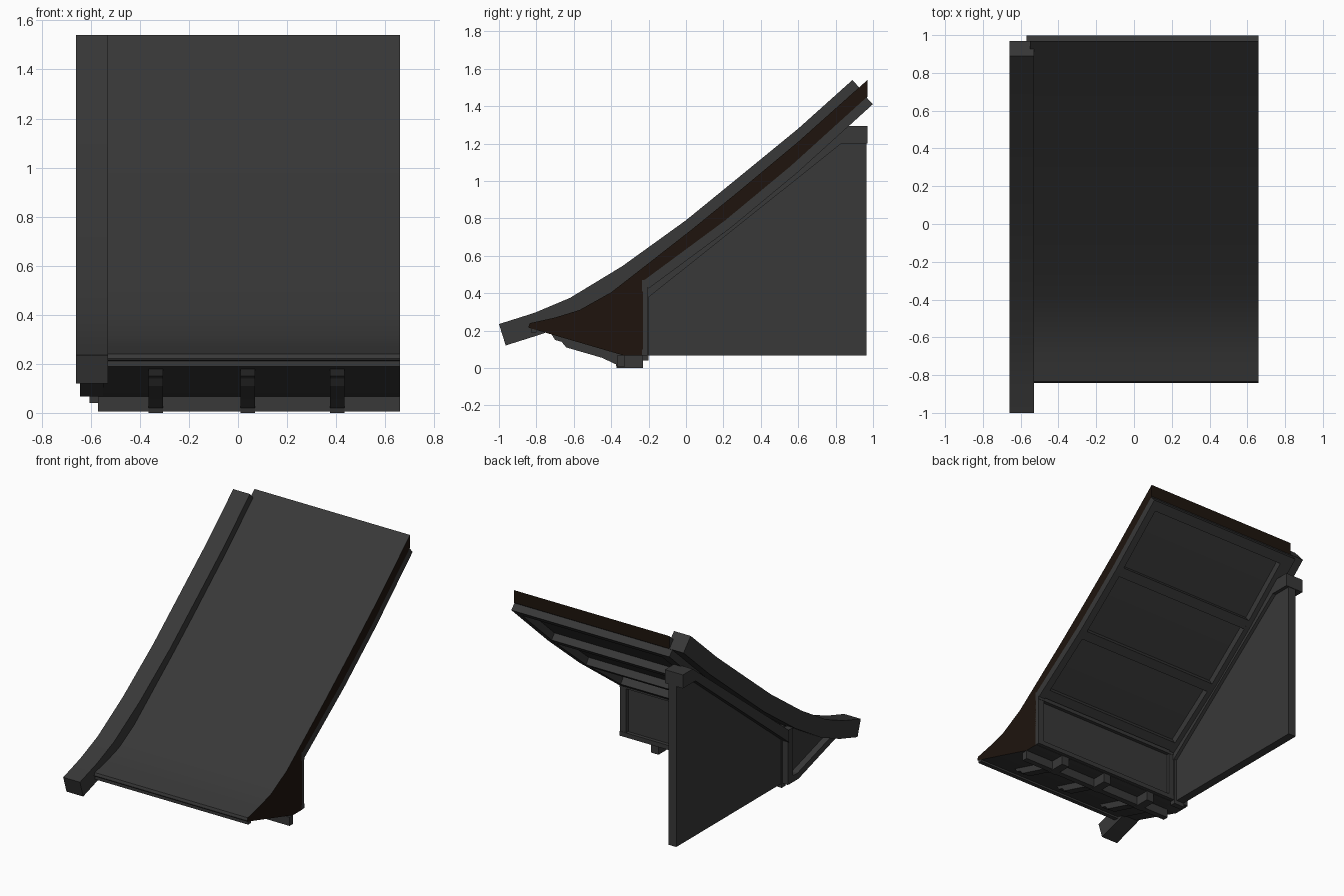
import bpy, bmesh
from mathutils import Vector

if "Cube" in bpy.data.objects:
    bpy.data.objects.remove(bpy.data.objects["Cube"])


def material(name, rgb):
    m = bpy.data.materials.new(name)
    m.diffuse_color = (*rgb, 1)
    m.use_nodes = True
    m.node_tree.nodes["Principled BSDF"].inputs["Base Color"].default_value = m.diffuse_color
    return m


GREY = material("dark_grey", (0.04, 0.04, 0.04))
BROWN = material("dark_brown", (0.013, 0.007, 0.004))


def prism(name, pts, x0, x1, smooth=False):
    """Extrude a (y, z) outline between x0 and x1."""
    bm = bmesh.new()
    f = bm.faces.new([bm.verts.new((x0, y, z)) for y, z in pts])
    ext = bmesh.ops.extrude_face_region(bm, geom=[f])
    moved = [v for v in ext["geom"] if isinstance(v, bmesh.types.BMVert)]
    bmesh.ops.translate(bm, verts=moved, vec=(x1 - x0, 0, 0))
    bmesh.ops.recalc_face_normals(bm, faces=bm.faces)
    me = bpy.data.meshes.new(name)
    bm.to_mesh(me)
    bm.free()
    me.materials.append(GREY)
    ob = bpy.data.objects.new(name, me)
    bpy.context.collection.objects.link(ob)
    if smooth:
        bpy.context.view_layer.objects.active = ob
        ob.select_set(True)
        bpy.ops.object.shade_smooth_by_angle(angle=0.5)
        ob.select_set(False)
    return ob


def box(name, x0, x1, y0, y1, z0, z1):
    return prism(name, [(y0, z0), (y1, z0), (y1, z1), (y0, z1)], x0, x1)


def offset(path, d):
    """Path moved d below itself, square to its direction."""
    out = []
    for i, p in enumerate(path):
        a = Vector(path[max(i - 1, 0)])
        b = Vector(path[min(i + 1, len(path) - 1)])
        t = (b - a).normalized()
        out.append((p[0] + t.y * d, p[1] - t.x * d))
    return out


def band(name, path, d, x0, x1, smooth=False):
    return prism(name, path + offset(path, d)[::-1], x0, x1, smooth)


# Curved roof body with boxed eave, brown on the cut faces
roof_under = [(-0.23, 0.465), (0.21, 0.79), (0.56, 1.08), (0.965, 1.447)]
eave_top = [(-0.842, 0.222), (-0.835, 0.24), (-0.70, 0.27), (-0.57, 0.31),
            (-0.40, 0.405)]
roof_top = eave_top + [(-0.22, 0.545), (0.03, 0.74), (0.27, 0.935),
                       (0.60, 1.21), (0.97, 1.54)]
soffit = [(-0.23, 0.066), (-0.33, 0.066), (-0.84, 0.215)]
roof = prism("roof", roof_top + [(0.97, 1.452)] + roof_under[::-1] + soffit,
             -0.55, 0.66, True)
roof.data.materials.append(BROWN)
for p in roof.data.polygons:
    if p.normal.x > 0.9 or (p.normal.y > 0.95 and p.center.y > 0.9):
        p.material_index = 1

# Raised verge board along the left edge
verge = [(-1.0, 0.235), (-0.81, 0.295), (-0.62, 0.375), (-0.34, 0.545),
         (0.0, 0.79), (0.27, 1.01), (0.60, 1.28), (0.89, 1.54)]
band("verge_board", verge, 0.12, -0.66, -0.53, True)

# Frame of rails and crossbars under the roof
band("under_rail_left", roof_under, 0.05, -0.57, -0.48)
band("under_rail_right", roof_under, 0.05, 0.61, 0.66)


def under_z(y):
    for (ya, za), (yb, zb) in zip(roof_under, roof_under[1:]):
        if y <= yb:
            return za + (zb - za) * (y - ya) / (yb - ya)
    return za + (zb - za) * (y - ya) / (yb - ya)


for i, y in enumerate((-0.225, 0.16, 0.54, 0.915)):
    seg = [(y, under_z(y)), (y + 0.05, under_z(y + 0.05))]
    band(f"under_crossbar_{i}", seg, 0.05, -0.55, 0.63)

# Gable wall with its sloping trim
prism("gable_wall", [(-0.21, 0.068), (0.965, 0.068), (0.965, 1.29),
                     (0.86, 1.29), (-0.21, 0.44)], -0.60, -0.54)
prism("gable_trim", [(0.97, 1.20), (0.97, 1.295), (0.86, 1.295),
                     (-0.21, 0.455), (-0.21, 0.37), (0.83, 1.20)], -0.655, -0.515)
box("corner_post", -0.605, -0.52, -0.24, -0.20, 0.04, 0.45)

# Frame on the back of the front wall
box("wall_frame_bottom", -0.53, 0.66, -0.235, -0.205, 0.068, 0.10)
box("wall_frame_top", -0.53, 0.66, -0.235, -0.205, 0.41, 0.47)
for name, x in (("left", -0.53), ("right", 0.61)):
    box(f"wall_frame_{name}", x, x + 0.05, -0.235, -0.207, 0.068, 0.46)

# Closed eave end under the verge, with raised border
prism("eave_end_panel", [(-0.80, 0.23), (-0.33, 0.07), (-0.23, 0.07),
                         (-0.23, 0.47), (-0.40, 0.37), (-0.57, 0.29)], -0.60, -0.53)
prism("eave_end_border_low", [(-0.80, 0.21), (-0.33, 0.066), (-0.23, 0.066),
                              (-0.23, 0.11), (-0.32, 0.11), (-0.78, 0.25)], -0.645, -0.54)
box("eave_end_border_back", -0.645, -0.59, -0.27, -0.21, 0.068, 0.45)

# Eave lip and fascia strip
box("eave_lip", -0.54, 0.66, -0.83, -0.80, 0.19, 0.225)
box("fascia", -0.57, 0.66, -0.37, -0.33, 0.005, 0.066)

# Three stepped brackets below the eave
bracket = [(-0.73, 0.20), (-0.70, 0.15), (-0.665, 0.14), (-0.64, 0.11),
           (-0.45, 0.055), (-0.375, 0.02), (-0.37, 0.0), (-0.23, 0.0),
           (-0.23, 0.08), (-0.33, 0.08)]
for i, x in enumerate((-0.335, 0.04, 0.405)):
    prism(f"eave_bracket_{i}", bracket, x - 0.03, x + 0.03)
